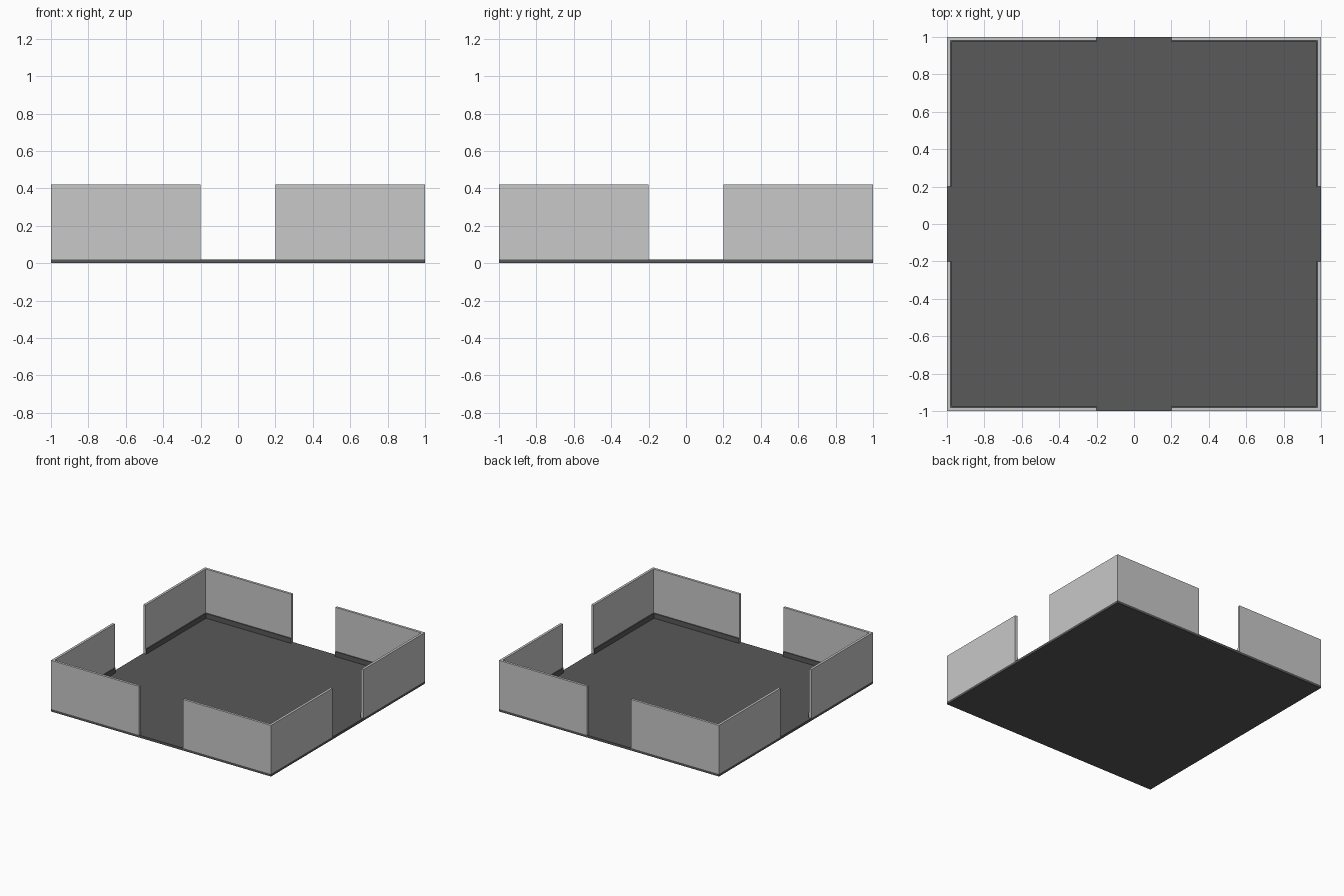
import bpy
import bmesh

if "Cube" in bpy.data.objects:
    bpy.data.objects.remove(bpy.data.objects["Cube"])


def material(name, value):
    m = bpy.data.materials.new(name)
    m.diffuse_color = (value, value, value, 1)
    m.use_nodes = True
    m.node_tree.nodes["Principled BSDF"].inputs["Base Color"].default_value = m.diffuse_color
    return m


light_grey = material("light grey", 0.58)
dark_grey = material("dark grey", 0.1)


def prism(name, points, z0, z1, mat):
    """Extrude a flat outline from z0 up to z1."""
    bm = bmesh.new()
    face = bm.faces.new([bm.verts.new((x, y, z0)) for x, y in points])
    ext = bmesh.ops.extrude_face_region(bm, geom=[face], use_keep_orig=True)
    verts = [g for g in ext["geom"] if isinstance(g, bmesh.types.BMVert)]
    bmesh.ops.translate(bm, verts=verts, vec=(0, 0, z1 - z0))
    bmesh.ops.recalc_face_normals(bm, faces=bm.faces[:])
    mesh = bpy.data.meshes.new(name)
    bm.to_mesh(mesh)
    bm.free()
    mesh.materials.append(mat)
    ob = bpy.data.objects.new(name, mesh)
    bpy.context.collection.objects.link(ob)
    return ob


def corner(outer, thick, sx, sy, gap=0.2):
    """L-shaped outline of one corner, ending at the doorway gaps."""
    inner = outer - thick
    pts = [(gap, outer), (outer, outer), (outer, gap),
           (inner, gap), (inner, inner), (gap, inner)]
    return [(x * sx, y * sy) for x, y in pts]


# Floor slab
prism("floor", [(-1, -1), (1, -1), (1, 1), (-1, 1)], 0, 0.02, dark_grey)

# Four corner walls, each with a low dark skirting inside
for sx, side in ((-1, "left"), (1, "right")):
    for sy, end in ((-1, "front"), (1, "back")):
        prism(f"{end}_{side}_wall", corner(1, 0.02, sx, sy), 0.02, 0.42, light_grey)
        prism(f"{end}_{side}_skirting", corner(0.98, 0.008, sx, sy), 0.02, 0.06, dark_grey)
